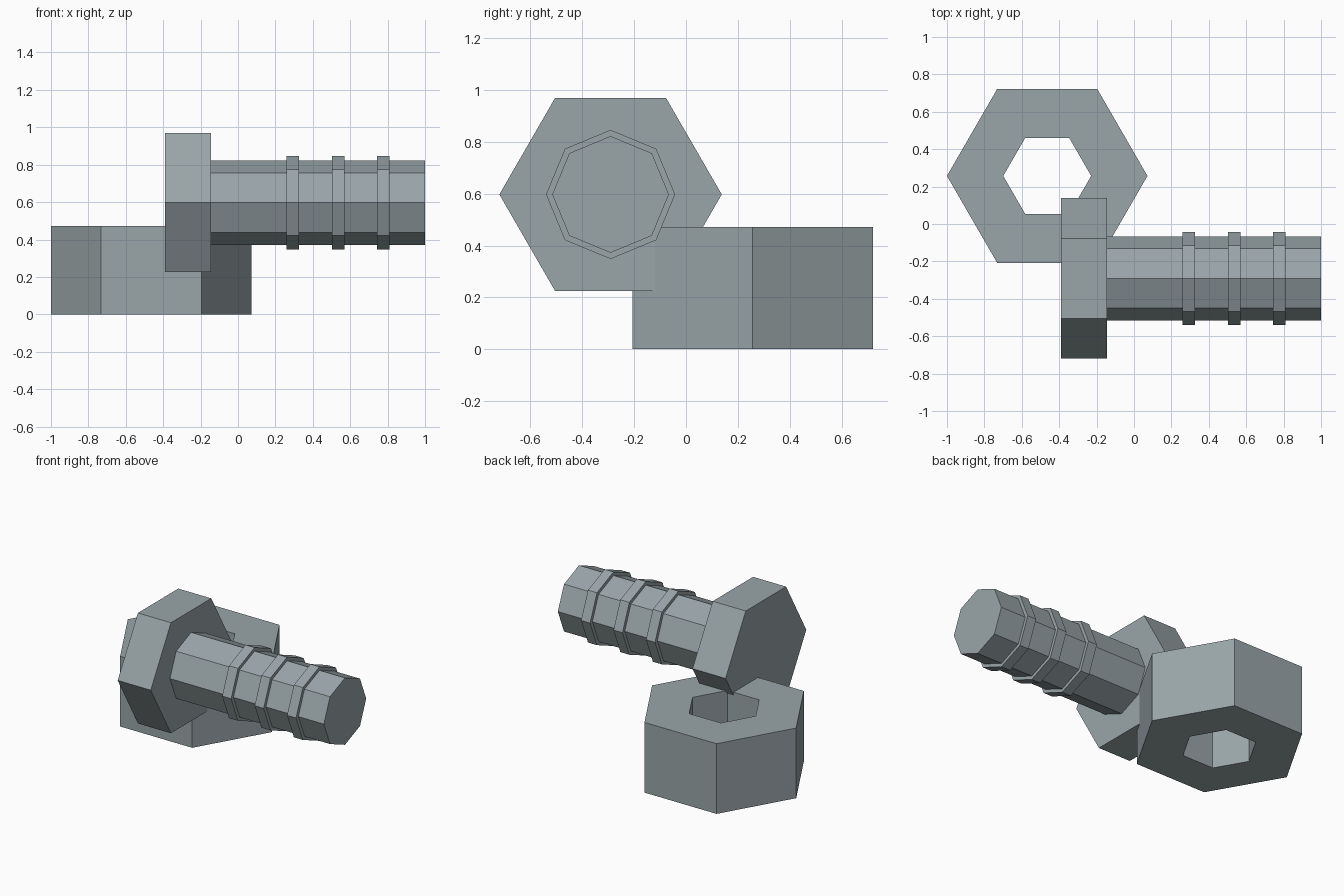
import bpy
import bmesh
from math import cos, sin, tau
from mathutils import Matrix, Vector

cube = bpy.data.objects.get("Cube")
if cube:
    bpy.data.objects.remove(cube, do_unlink=True)

STEEL = (0.32, 0.375, 0.395, 1.0)
steel = bpy.data.materials.new("blue grey steel")
steel.use_nodes = True
steel.diffuse_color = STEEL
bsdf = steel.node_tree.nodes["Principled BSDF"]
bsdf.inputs["Base Color"].default_value = STEEL
bsdf.inputs["Roughness"].default_value = 0.6


def lathe(name, sides, profile, frame, closed=False):
    """Flat-sided turning of (radius, height) points about the local z axis."""
    bm = bmesh.new()
    rings = []
    for radius, height in profile:
        ring = []
        for i in range(sides):
            a = tau * i / sides
            point = Vector((radius * cos(a), radius * sin(a), height))
            ring.append(bm.verts.new(frame @ point))
        rings.append(ring)
    pairs = list(zip(rings, rings[1:]))
    if closed:
        pairs.append((rings[-1], rings[0]))
    else:
        bm.faces.new(rings[0])
        bm.faces.new(rings[-1])
    for low, high in pairs:
        for i in range(sides):
            j = (i + 1) % sides
            bm.faces.new((low[i], low[j], high[j], high[i]))
    bmesh.ops.recalc_face_normals(bm, faces=bm.faces)
    mesh = bpy.data.meshes.new(name)
    bm.to_mesh(mesh)
    bm.free()
    mesh.materials.append(steel)
    obj = bpy.data.objects.new(name, mesh)
    bpy.context.collection.objects.link(obj)
    return obj


# Hexagonal nut lying flat, with a hexagonal through hole
OUTER, HOLE, NUT_HEIGHT = 0.536, 0.235, 0.472
nut_profile = [(OUTER, 0), (OUTER, NUT_HEIGHT), (HOLE, NUT_HEIGHT), (HOLE, 0)]
lathe("hex_nut", 6, nut_profile, Matrix.Translation((-0.464, 0.257, 0)), closed=True)

# Bolt frame: local z runs along world x, local x along world y
bolt_frame = Matrix.Translation((0, -0.291, 0.597)) @ Matrix(
    ((0, 0, 1, 0), (1, 0, 0, 0), (0, 1, 0, 0), (0, 0, 0, 1)))

# Hexagonal bolt head
lathe("bolt_head", 6, [(0.429, -0.391), (0.429, -0.145)], bolt_frame)

# Octagonal shank with three raised thread bands
SHANK, BAND, WIDTH = 0.225, 0.249, 0.067
shank_profile = [(SHANK, -0.2)]
for start in (0.26, 0.502, 0.743):
    end = start + WIDTH
    shank_profile += [(SHANK, start), (BAND, start), (BAND, end), (SHANK, end)]
shank_profile.append((SHANK, 1.0))
lathe("threaded_shank", 8, shank_profile, bolt_frame)
